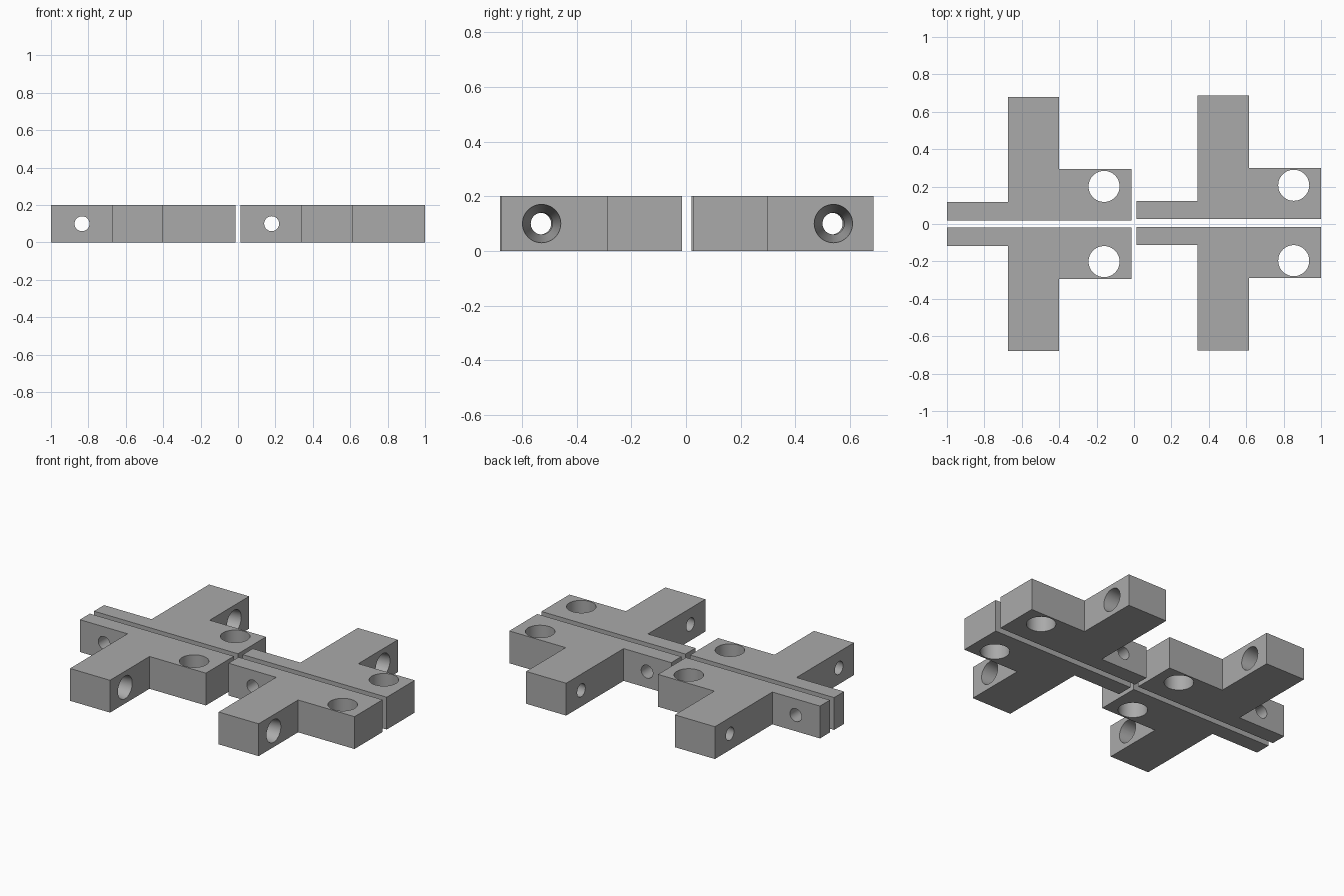
import bpy
import bmesh
from math import pi
from mathutils import Matrix, Vector

cube = bpy.data.objects.get("Cube")
if cube:
    bpy.data.objects.remove(cube, do_unlink=True)

grey = bpy.data.materials.new("plain_grey")
grey.use_nodes = True
colour = (0.40, 0.40, 0.40, 1)
grey.diffuse_color = colour
grey.node_tree.nodes["Principled BSDF"].inputs["Base Color"].default_value = colour

HEIGHT = 0.2
# Stepped outline: thin bar, long arm, wide end block
OUTLINE = [(0, 0), (0.986, 0), (0.986, 0.274), (0.6, 0.274), (0.6, 0.66),
           (0.326, 0.66), (0.326, 0.098), (0, 0.098)]


def add_mesh(name, bm):
    bmesh.ops.recalc_face_normals(bm, faces=bm.faces)
    mesh = bpy.data.meshes.new(name)
    bm.to_mesh(mesh)
    bm.free()
    mesh.materials.append(grey)
    obj = bpy.data.objects.new(name, mesh)
    bpy.context.collection.objects.link(obj)
    return obj


def add_cutter(name, centre, axis, depth, r_start, r_end):
    """Round or tapered hole cutter running along the axis."""
    bm = bmesh.new()
    turn = Vector((0, 0, 1)).rotation_difference(Vector(axis)).to_matrix().to_4x4()
    bmesh.ops.create_cone(bm, cap_ends=True, segments=48, radius1=r_start,
                          radius2=r_end, depth=depth,
                          matrix=Matrix.Translation(centre) @ turn)
    obj = add_mesh(name, bm)
    obj.hide_render = True
    obj.hide_set(True)
    return obj


def add_bracket(name, x, y, side):
    bm = bmesh.new()
    base = bm.faces.new([bm.verts.new((x + u, y + side * v, 0)) for u, v in OUTLINE])
    top = bmesh.ops.extrude_face_region(bm, geom=[base])["geom"]
    bmesh.ops.translate(bm, vec=(0, 0, HEIGHT),
                        verts=[v for v in top if isinstance(v, bmesh.types.BMVert)])
    bracket = add_mesh(name, bm)

    mid = HEIGHT / 2
    cutters = [
        # Vertical hole in the block
        add_cutter("block_hole", (x + 0.84, y + side * 0.181, mid), (0, 0, 1), 0.4, 0.083, 0.083),
        # Cross hole in the thin bar
        add_cutter("bar_hole", (x + 0.166, y + side * 0.049, mid), (0, 1, 0), 0.12, 0.04, 0.04),
        # Tapered hole through the arm, wide on the +x side
        add_cutter("arm_hole", (x + 0.463, y + side * 0.513, mid), (1, 0, 0), 0.28, 0.0395, 0.0705),
    ]
    for cutter in cutters:
        mod = bracket.modifiers.new(cutter.name, 'BOOLEAN')
        mod.operation = 'DIFFERENCE'
        mod.solver = 'EXACT'
        mod.object = cutter
    # Apply the holes, then smooth their walls
    bpy.ops.object.select_all(action='DESELECT')
    bpy.context.view_layer.objects.active = bracket
    bracket.select_set(True)
    for mod in list(bracket.modifiers):
        bpy.ops.object.modifier_apply(modifier=mod.name)
    bpy.ops.object.shade_smooth_by_angle(angle=pi / 6)
    for cutter in cutters:
        bpy.data.objects.remove(cutter, do_unlink=True)


add_bracket("back_right_bracket", -1.0, 0.02, 1)
add_bracket("back_left_bracket", 0.014, 0.026, 1)
add_bracket("front_right_bracket", -1.0, -0.02, -1)
add_bracket("front_left_bracket", 0.014, -0.015, -1)
